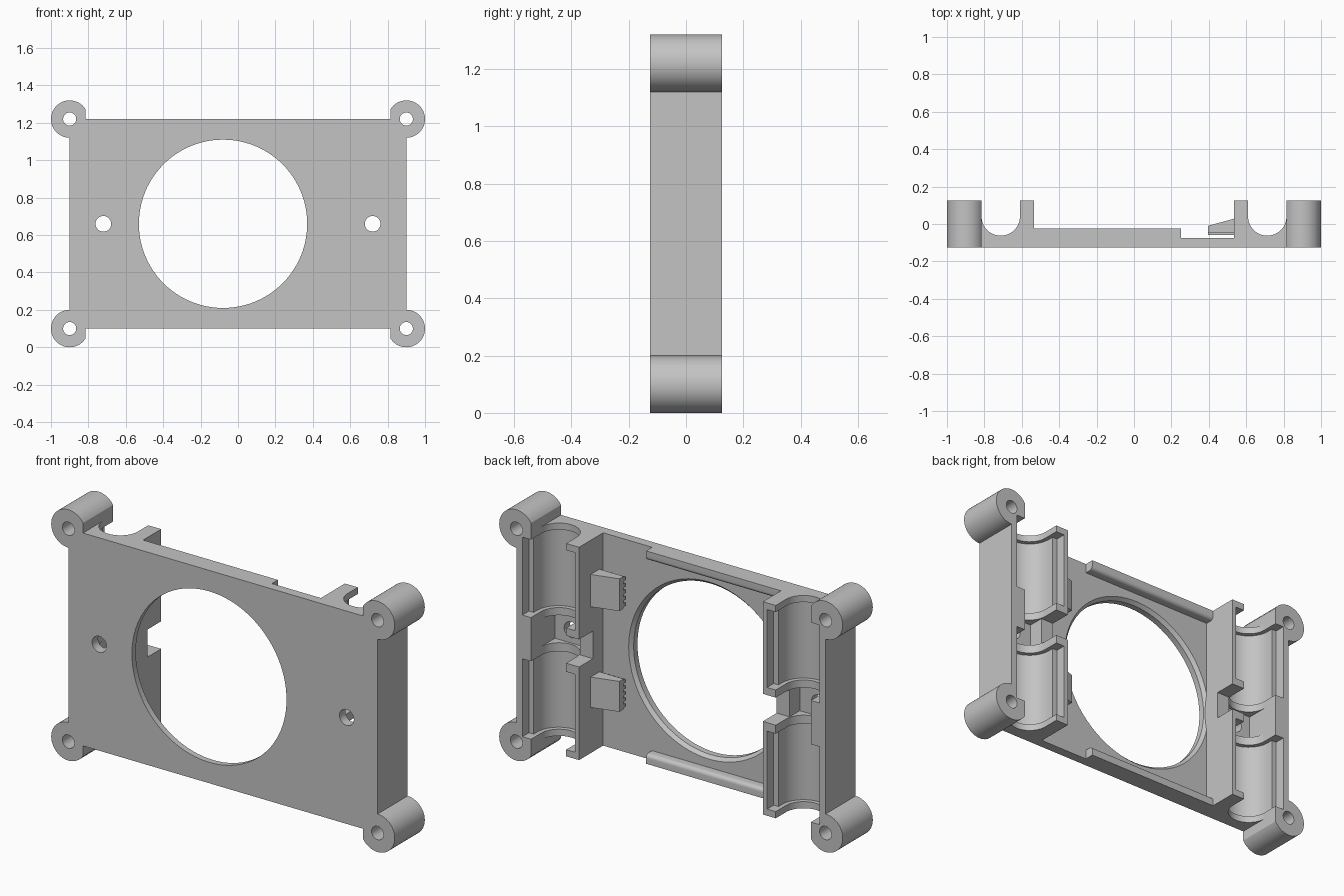
import bpy, bmesh, math

cube = bpy.data.objects.get("Cube")
if cube:
    bpy.data.objects.remove(cube, do_unlink=True)

grey = bpy.data.materials.new("light grey plastic")
grey.use_nodes = True
colour = (0.55, 0.55, 0.55, 1)
grey.diffuse_color = colour
grey.node_tree.nodes["Principled BSDF"].inputs["Base Color"].default_value = colour

FRONT, BACK, FLOOR = -0.125, 0.125, -0.075
BOTTOM, TOP, MID = 0.1, 1.22, 0.66
BAY_X = 0.7125


def finish(name, bm):
    bmesh.ops.recalc_face_normals(bm, faces=bm.faces)
    mesh = bpy.data.meshes.new(name)
    bm.to_mesh(mesh)
    bm.free()
    mesh.materials.append(grey)
    obj = bpy.data.objects.new(name, mesh)
    bpy.context.collection.objects.link(obj)
    return obj


def prism(name, outline, axis, lo, hi, grow=0):
    """Extrude an outline along y (x, z points) or z (x, y points); grow widens the far end."""
    bm = bmesh.new()
    cx = sum(p[0] for p in outline) / len(outline)
    cy = sum(p[1] for p in outline) / len(outline)
    rings = []
    for h, k in ((lo, 1), (hi, 1 + grow)):
        pts = [(cx + (a - cx) * k, cy + (b - cy) * k) for a, b in outline]
        rings.append([bm.verts.new((a, h, b) if axis == "y" else (a, b, h)) for a, b in pts])
    n = len(outline)
    bm.faces.new(rings[0])
    bm.faces.new(rings[1][::-1])
    for i in range(n):
        j = (i + 1) % n
        bm.faces.new((rings[0][i], rings[0][j], rings[1][j], rings[1][i]))
    return finish(name, bm)


def box(name, x0, x1, y0, y1, z0, z1):
    return prism(name, [(x0, y0), (x1, y0), (x1, y1), (x0, y1)], "z", z0, z1)


def circle(x, z, r, n=48):
    return [(x + r * math.cos(math.tau * i / n), z + r * math.sin(math.tau * i / n)) for i in range(n)]


def trough(x, r, z0, z1):
    """U-shaped cutter, open towards the back."""
    arc = [(x + r * math.cos(math.pi * (1 + i / 24)), 0.04 + r * math.sin(math.pi * (1 + i / 24)))
           for i in range(25)]
    return prism("trough_cutter", arc + [(x + r, 0.2), (x - r, 0.2)], "z", z0, z1)


def combine(target, tool, operation):
    tool.hide_render = True
    mod = target.modifiers.new("combine", "BOOLEAN")
    mod.operation, mod.solver, mod.object = operation, "EXACT", tool
    bpy.context.view_layer.objects.active = target
    bpy.ops.object.modifier_apply(modifier=mod.name)
    bpy.data.objects.remove(tool, do_unlink=True)


def span(side, a, b):
    return sorted((side * a, side * b))


# Base plate with the large off-centre opening and its chamfered rim
frame = box("frame", -0.9, 0.9, FRONT, FLOOR, BOTTOM, TOP)
opening = circle(-0.08, MID, 0.45, 96)
combine(frame, prism("opening_cutter", opening, "y", -0.3, 0.3), "DIFFERENCE")
combine(frame, prism("rim_cutter", opening, "y", FLOOR - 0.018, FLOOR + 0.002, 0.04), "DIFFERENCE")

# Holder blocks and corner posts
for s in (1, -1):
    combine(frame, box("holder", *span(s, 0.535, 0.9), FRONT, BACK, BOTTOM, TOP), "UNION")
    for z in (BOTTOM, TOP):
        combine(frame, prism("post", circle(s * 0.9, z, 0.1), "y", FRONT, BACK), "UNION")

for s in (1, -1):
    # Flat inner sides and bores of the posts
    for z, z0, z1 in ((BOTTOM, -0.1, BOTTOM), (TOP, TOP, 1.5)):
        combine(frame, box("flat_cutter", *span(s, 0.7, 0.815), -0.3, 0.3, z0, z1), "DIFFERENCE")
        combine(frame, prism("bore_cutter", circle(s * 0.9, z, 0.035, 32), "y", -0.3, 0.3), "DIFFERENCE")
    # Open trough with two wider bays, leaving end flanges
    combine(frame, trough(s * BAY_X, 0.1025, 0, 1.4), "DIFFERENCE")
    for z0, z1 in ((0.775, 1.185), (0.135, 0.545)):
        combine(frame, trough(s * BAY_X, 0.125, z0, z1), "DIFFERENCE")
        combine(frame, box("ledge_cutter", *span(s, BAY_X - 0.153, BAY_X + 0.153),
                           0.07, 0.2, z0, z1), "DIFFERENCE")
    # Centre pocket, notch in the inner wall and screw hole
    combine(frame, box("pocket_cutter", *span(s, 0.61, 0.815), FLOOR, 0.2, 0.59, 0.735), "DIFFERENCE")
    combine(frame, box("notch_cutter", *span(s, 0.5, 0.65), 0.01, 0.2, 0.59, 0.735), "DIFFERENCE")
    combine(frame, prism("screw_cutter", circle(s * 0.72, MID, 0.042, 32), "y", -0.3, 0.3), "DIFFERENCE")

# Rounded rails along the top and bottom edges
parts = [frame]
for name, edge, d in (("top_rail", TOP, -1), ("bottom_rail", BOTTOM, 1)):
    r = 0.02
    inner = edge + d * 0.05
    bm = bmesh.new()
    section = [(FLOOR, edge), (-0.025, edge)]
    for i in range(7):
        a = math.pi / 2 * (1 - i / 6)
        section.append((-0.025 - r + r * math.sin(a), inner - d * r + d * r * math.cos(a)))
    section.append((FLOOR, inner))
    face = bm.faces.new([bm.verts.new((-0.54, y, z)) for y, z in section])
    ext = bmesh.ops.extrude_face_region(bm, geom=[face], use_keep_orig=True)
    bmesh.ops.translate(bm, vec=(0.79, 0, 0),
                        verts=[v for v in ext["geom"] if isinstance(v, bmesh.types.BMVert)])
    parts.append(finish(name, bm))

# Wedge clips with ribbed undersides
wedge = [(0.54, -0.045), (0.395, -0.045), (0.395, -0.01), (0.54, 0.03)]
for name, z0, z1 in (("upper_clip", 0.87, 1.04), ("lower_clip", 0.34, 0.5)):
    parts.append(prism(name, wedge, "z", z0, z1))
    step = (z1 - z0) / 5
    for i in range(5):
        z = z0 + step * (i + 0.25)
        parts.append(box(f"{name}_rib_{i + 1}", 0.395, 0.54, -0.06, -0.044, z, z + step / 2))

# Smooth round surfaces, keep corners crisp
bpy.context.view_layer.update()
bpy.ops.object.select_all(action="DESELECT")
for obj in parts:
    obj.select_set(True)
bpy.context.view_layer.objects.active = frame
bpy.ops.object.shade_smooth_by_angle(angle=math.radians(30))
